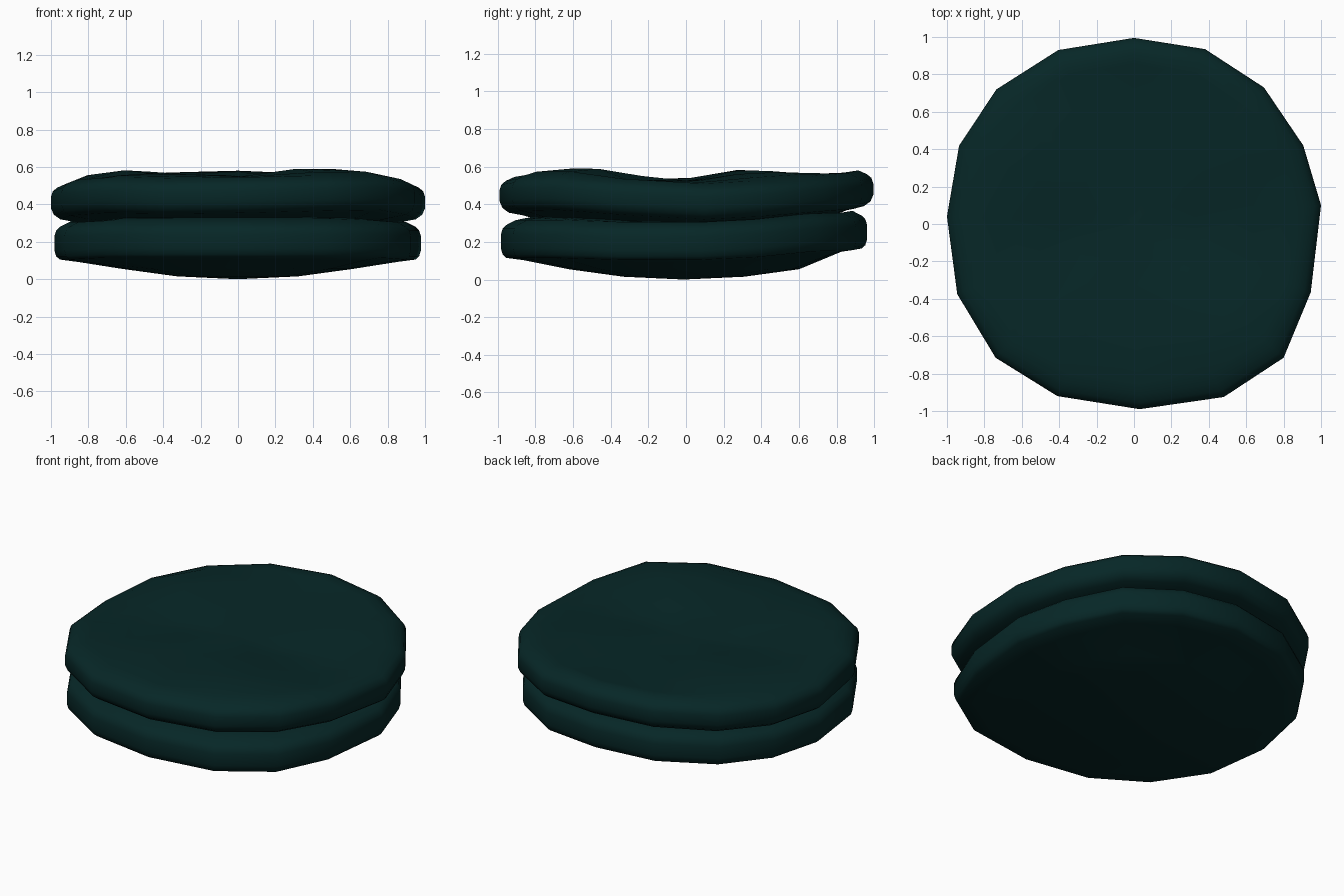
import bpy, bmesh

if "Cube" in bpy.data.objects:
    bpy.data.objects.remove(bpy.data.objects["Cube"])

mat = bpy.data.materials.new("dark teal")
mat.diffuse_color = (0.002, 0.02, 0.02, 1)
mat.use_nodes = True
mat.node_tree.nodes["Principled BSDF"].inputs["Base Color"].default_value = mat.diffuse_color

# Hand-shaped 16-sided outline seen from above, counter-clockwise from the right
OUTLINE = [(1, .1), (.905, .42), (.695, .73), (.38, .935), (0, .995), (-.405, .93),
           (-.735, .72), (-.935, .42), (-1, .04), (-.945, -.375), (-.74, -.715),
           (-.41, -.92), (.03, -.99), (.48, -.925), (.8, -.715), (.945, -.365)]
N = len(OUTLINE)


def pad(name, size, offset, mid, half, top, top_centre, rim, under):
    """Soft disc: rim heights 'mid', inner top heights 'top', 'rim' profile, 'under' (scale, z)."""
    bm = bmesh.new()

    def point(s, k, z):
        x, y = OUTLINE[k]
        return bm.verts.new((x * s * size + offset[0], y * s * size + offset[1], z))

    rings = []
    # top surface
    rings.append([point(.33, k, top_centre * .6 + top[k] * .4) for k in range(N)])
    rings.append([point(.65, k, top[k]) for k in range(N)])
    rings.append([point(.86, k, (top[k] + mid[k] + half) / 2) for k in range(N)])
    # rounded rim
    for s, f in rim:
        rings.append([point(s, k, mid[k] + half * f) for k in range(N)])
    # underside
    for s, z in under[:-1]:
        rings.append([point(s, k, z) for k in range(N)])
    for a, b in zip(rings, rings[1:]):
        for k in range(N):
            j = (k + 1) % N
            bm.faces.new((a[k], b[k], b[j], a[j]))
    # close both centres
    for ring, z in ((rings[0], top_centre), (rings[-1], under[-1][1])):
        c = bm.verts.new((offset[0], offset[1], z))
        for k in range(N):
            bm.faces.new((ring[k], ring[(k + 1) % N], c))
    bmesh.ops.recalc_face_normals(bm, faces=bm.faces)
    me = bpy.data.meshes.new(name)
    bm.to_mesh(me)
    bm.free()
    me.materials.append(mat)
    ob = bpy.data.objects.new(name, me)
    bpy.context.collection.objects.link(ob)
    bpy.ops.object.select_all(action='DESELECT')
    ob.select_set(True)
    bpy.context.view_layer.objects.active = ob
    bpy.ops.object.shade_smooth_by_angle(angle=0.9)


# Upper pad, with a gently wavy rim
pad("upper_pad", 1.0, (0, 0),
    [.41, .425, .45, .465, .48, .47, .45, .43, .41, .43, .445, .44, .445, .455, .46, .435], .1,
    [.525, .56, .57, .56, .555, .56, .575, .582, .54, .53, .565, .56, .55, .59, .588, .53], .525,
    [(.92, 1), (.965, .8), (.99, .6), (1, .3), (1, -.3), (.985, -.65), (.95, -.9), (.88, -1.03)],
    [(.62, .275), (.33, .23), (0, .22)])

# Lower pad, with a bulging underside
pad("lower_pad", .98, (-.002, -.013),
    [.2, .215, .245, .25, .26, .25, .235, .22, .2, .2, .21, .21, .21, .21, .21, .2], .1,
    [.31, .32, .335, .34, .345, .34, .335, .325, .31, .315, .34, .345, .345, .345, .335, .315], .305,
    [(.92, 1.05), (.97, .8), (.99, .6), (1, .3), (1, -.45), (.99, -.78), (.97, -.95), (.87, -1.08)],
    [(.63, .055), (.33, .015), (0, 0)])
